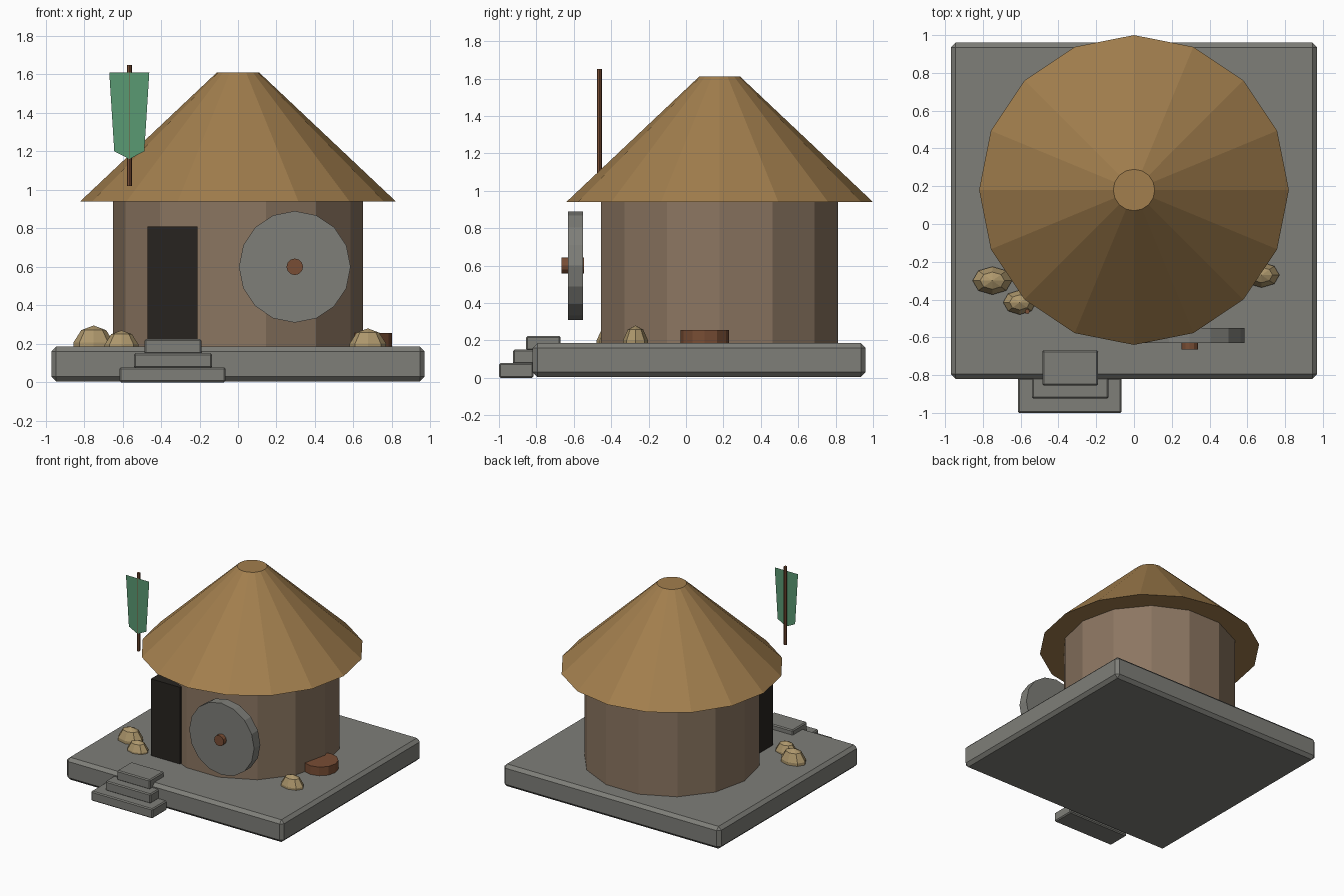
import bpy, bmesh
from math import pi
from mathutils import Matrix

if "Cube" in bpy.data.objects:
    bpy.data.objects.remove(bpy.data.objects["Cube"])


def mat(name, r, g, b):
    m = bpy.data.materials.new(name)
    m.diffuse_color = (r, g, b, 1)
    m.use_nodes = True
    m.node_tree.nodes["Principled BSDF"].inputs["Base Color"].default_value = m.diffuse_color
    return m


STONE = mat("stone", 0.21, 0.21, 0.19)
WALL = mat("mud_wall", 0.26, 0.18, 0.12)
THATCH = mat("thatch", 0.36, 0.21, 0.075)
WOOD = mat("wood", 0.19, 0.075, 0.035)
DARK = mat("dark_opening", 0.02, 0.017, 0.014)
ROCK = mat("sandstone", 0.42, 0.31, 0.15)
CLOTH = mat("green_cloth", 0.10, 0.32, 0.17)
GROUND = 0.185


def finish(name, bm, material):
    me = bpy.data.meshes.new(name)
    bm.to_mesh(me)
    bm.free()
    me.materials.append(material)
    ob = bpy.data.objects.new(name, me)
    bpy.context.collection.objects.link(ob)
    return ob


def box(name, x, y, z, material, bevel=0):
    """Box from (min, max) ranges on each axis."""
    bm = bmesh.new()
    size = [b - a for a, b in (x, y, z)]
    mid = [(a + b) / 2 for a, b in (x, y, z)]
    bmesh.ops.create_cube(bm, size=1, matrix=Matrix.Translation(mid) @ Matrix.Diagonal((*size, 1)))
    ob = finish(name, bm, material)
    if bevel:
        mod = ob.modifiers.new("bevel", "BEVEL")
        mod.width, mod.segments = bevel, 1
    return ob


def drum(name, centre, r1, r2, height, sides, material, lying=False):
    """Capped cylinder or cone, optionally lying along y."""
    bm = bmesh.new()
    m = Matrix.Translation(centre)
    if lying:
        m = m @ Matrix.Rotation(pi / 2, 4, 'X')
    bmesh.ops.create_cone(bm, cap_ends=True, segments=sides, radius1=r1, radius2=r2,
                          depth=height, matrix=m)
    # put a vertex on the +y axis
    if not lying and sides % 4:
        bmesh.ops.rotate(bm, verts=bm.verts, cent=centre,
                         matrix=Matrix.Rotation(pi / 2, 3, 'Z'))
    return finish(name, bm, material)


# Platform and the three entrance steps
box("platform", (-0.97, 0.97), (-0.82, 0.96), (0.005, GROUND), STONE, 0.025)
for i, (x0, x1, y0) in enumerate([(-0.615, -0.065, -1.0), (-0.54, -0.135, -0.925),
                                  (-0.485, -0.19, -0.855)]):
    box(f"step_{i + 1}", (x0, x1), (y0, y0 + 0.185), (0.073 * i, 0.073 * i + 0.078), STONE, 0.008)

# Hut wall, roof and doorway
drum("hut_wall", (0, 0.18, 0.575), 0.65, 0.65, 0.79, 14, WALL)
drum("thatched_roof", (0, 0.18, 1.275), 0.82, 0.11, 0.67, 16, THATCH)
box("doorway", (-0.47, -0.21), (-0.44, -0.22), (0.19, 0.81), DARK)

# Millstone leaning in front of the wall, with its hub
drum("millstone", (0.295, -0.59, 0.60), 0.29, 0.29, 0.08, 16, STONE, True)
drum("millstone_hub", (0.295, -0.605, 0.60), 0.043, 0.043, 0.12, 12, WOOD, True)

# Wooden tub against the right wall
drum("wooden_tub", (0.67, 0.10, 0.22), 0.13, 0.13, 0.07, 12, WOOD)

# Half-buried rocks
for i, (x, y, rx, ry, top) in enumerate([(-0.75, -0.30, 0.11, 0.078, 0.295),
                                         (-0.605, -0.415, 0.092, 0.068, 0.27),
                                         (0.675, -0.27, 0.1, 0.07, 0.28)]):
    bm = bmesh.new()
    h = rx * 1.15
    bmesh.ops.create_uvsphere(bm, u_segments=8, v_segments=5, radius=1,
                              matrix=Matrix.Translation((x, y, top - h)) @ Matrix.Diagonal((rx, ry, h, 1)))
    finish(f"rock_{i + 1}", bm, ROCK)

# Banner pole and its pointed cloth
drum("banner_pole", (-0.565, -0.463, 1.335), 0.013, 0.013, 0.63, 8, WOOD)
bm = bmesh.new()
bm.faces.new([bm.verts.new((x - 0.565, -0.475, z)) for x, z in
              [(-0.104, 1.61), (-0.078, 1.20), (0, 1.16), (0.078, 1.20), (0.104, 1.61)]])
finish("banner_cloth", bm, CLOTH)
